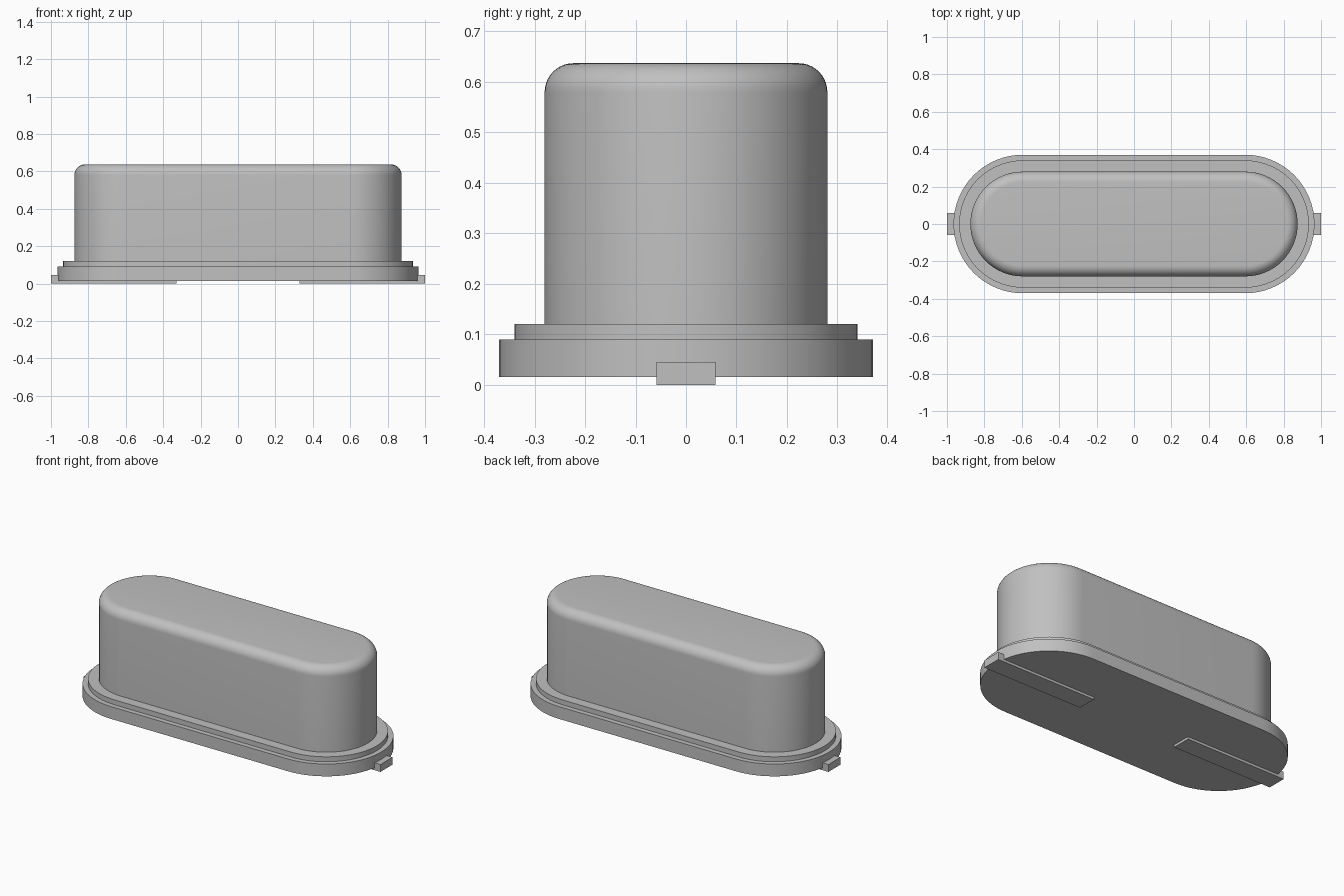
import bpy, bmesh, math

if "Cube" in bpy.data.objects:
    bpy.data.objects.remove(bpy.data.objects["Cube"], do_unlink=True)

HALF_STRAIGHT = 0.595   # centre of each rounded end
ARC_STEPS = 32

metal = bpy.data.materials.new("brushed grey metal")
metal.use_nodes = True
grey = (0.53, 0.53, 0.53, 1)
metal.diffuse_color = grey
metal.node_tree.nodes["Principled BSDF"].inputs["Base Color"].default_value = grey


def finish(name, bm, smooth):
    bmesh.ops.recalc_face_normals(bm, faces=bm.faces)
    mesh = bpy.data.meshes.new(name)
    bm.to_mesh(mesh)
    bm.free()
    mesh.materials.append(metal)
    obj = bpy.data.objects.new(name, mesh)
    bpy.context.collection.objects.link(obj)
    if smooth:
        bpy.ops.object.select_all(action="DESELECT")
        obj.select_set(True)
        bpy.context.view_layer.objects.active = obj
        bpy.ops.object.shade_smooth_by_angle(angle=math.radians(30))
    return obj


def stadium_ring(bm, radius, z):
    ring = []
    for side, start in ((1, -math.pi / 2), (-1, math.pi / 2)):
        for i in range(ARC_STEPS + 1):
            a = start + math.pi * i / ARC_STEPS
            ring.append(bm.verts.new((side * HALF_STRAIGHT + radius * math.cos(a),
                                      radius * math.sin(a), z)))
    return ring


def stadium_solid(name, profile):
    """Loft stadium outlines through (radius, z) pairs and cap both ends."""
    bm = bmesh.new()
    rings = [stadium_ring(bm, r, z) for r, z in profile]
    for low, high in zip(rings, rings[1:]):
        for i in range(len(low)):
            j = (i + 1) % len(low)
            bm.faces.new((low[i], low[j], high[j], high[i]))
    bm.faces.new(rings[0][::-1])
    bm.faces.new(rings[-1])
    return finish(name, bm, True)


# Base flange and the thinner step on top of it
stadium_solid("base_flange", [(0.37, 0.015), (0.37, 0.09)])
stadium_solid("flange_step", [(0.34, 0.09), (0.34, 0.12)])

# Can with a rounded top edge
R, TOP, FILLET = 0.28, 0.637, 0.057
can = [(R, 0.12)]
for k in range(11):
    a = math.pi / 2 * k / 10
    can.append((R - FILLET + FILLET * math.cos(a), TOP - FILLET + FILLET * math.sin(a)))
stadium_solid("can", can)

# Flat leads under the base, turned up at the outer ends
LEAD = [(0.33, 0), (1, 0), (1, 0.045), (0.96, 0.045), (0.96, 0.015), (0.33, 0.015)]
for name, side in (("left_lead", 1), ("right_lead", -1)):
    bm = bmesh.new()
    face = bm.faces.new([bm.verts.new((side * x, -0.058, z)) for x, z in LEAD])
    out = bmesh.ops.extrude_face_region(bm, geom=[face])
    moved = [v for v in out["geom"] if isinstance(v, bmesh.types.BMVert)]
    bmesh.ops.translate(bm, verts=moved, vec=(0, 0.116, 0))
    finish(name, bm, False)
